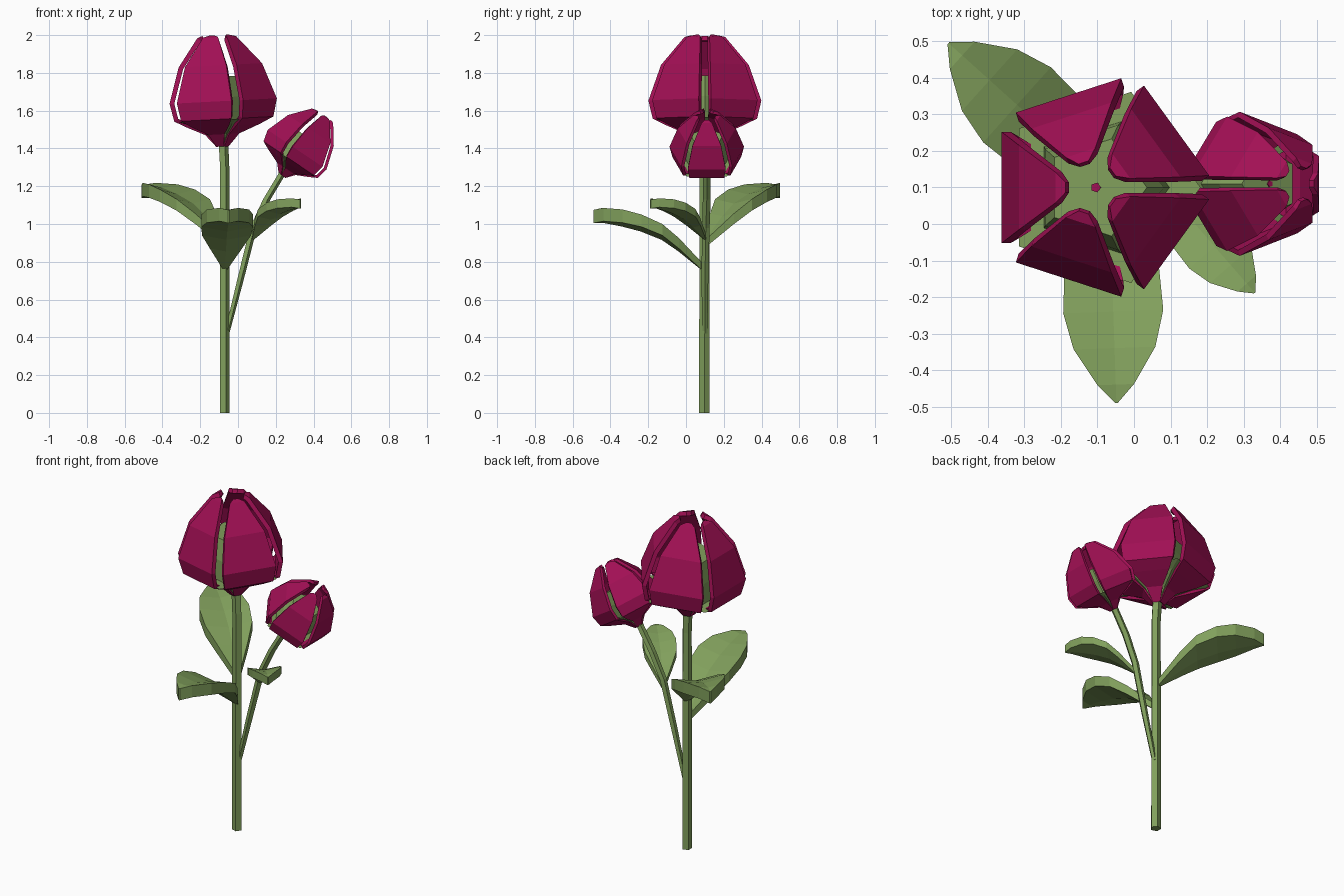
import bpy, bmesh
from math import cos, sin, pi, radians
from mathutils import Vector, Matrix

if "Cube" in bpy.data.objects:
    bpy.data.objects.remove(bpy.data.objects["Cube"])


def material(name, color):
    m = bpy.data.materials.new(name)
    m.diffuse_color = (*color, 1)
    m.use_nodes = True
    m.node_tree.nodes["Principled BSDF"].inputs["Base Color"].default_value = m.diffuse_color
    return m


GREEN = material("green", (0.22, 0.35, 0.107))
PINK = material("magenta", (0.36, 0.005, 0.09))


def make_object(name, verts, faces, mat, matrix=Matrix(), fix=True):
    me = bpy.data.meshes.new(name)
    me.from_pydata([matrix @ Vector(v) for v in verts], [], faces)
    if fix:
        bm = bmesh.new()
        bm.from_mesh(me)
        bmesh.ops.recalc_face_normals(bm, faces=bm.faces)
        bm.to_mesh(me)
        bm.free()
    me.materials.append(mat)
    ob = bpy.data.objects.new(name, me)
    bpy.context.collection.objects.link(ob)
    return ob


def loft(name, rings, mat, matrix=Matrix()):
    """Closed solid through rings that all have the same point count."""
    n = len(rings[0])
    verts = [p for r in rings for p in r]
    faces = [(i * n + j, i * n + (j + 1) % n, (i + 1) * n + (j + 1) % n, (i + 1) * n + j)
             for i in range(len(rings) - 1) for j in range(n)]
    faces += [tuple(range(n)), tuple(range(len(verts) - n, len(verts)))]
    return make_object(name, verts, faces, mat, matrix)


def ring(x, y, z, r):
    return [(x + r * cos(2 * pi * k / 5), y + r * sin(2 * pi * k / 5), z) for k in range(5)]


# Flower: five separate petals over a pentagonal calyx with a green core
PETAL = [(0.03, 0, 0.02), (0.085, 0.065, 0.045), (0.18, 0.11, 0.105), (0.245, 0.145, 0.14),
         (0.265, 0.24, 0.152), (0.207, 0.43, 0.115), (0.10, 0.58, 0.042), (0.072, 0.59, 0.014)]
CALYX = [(0.035, 0.01), (0.09, 0.065), (0.2, 0.12), (0.275, 0.142)]
CORE = [(0.19, 0.14), (0.18, 0.26), (0.14, 0.37)]


def flower(name, base, tilt, turn, scale):
    m = (Matrix.Translation(base) @ Matrix.Rotation(tilt, 4, 'Y')
         @ Matrix.Rotation(turn, 4, 'Z') @ Matrix.Scale(scale, 4))
    verts, faces = [], []
    for k in range(5):
        rot = Matrix.Rotation(radians(36 + 72 * k), 3, 'Z')
        s = len(verts)
        for r, z, w in PETAL:
            verts += [rot @ Vector((r, -w, z)), rot @ Vector((r, w, z))]
        faces += [(s + i, s + i + 1, s + i + 3, s + i + 2) for i in range(0, 2 * len(PETAL) - 2, 2)]
    petals = make_object(name + "_petals", verts, faces, PINK, m, fix=False)
    sol = petals.modifiers.new("thickness", 'SOLIDIFY')
    sol.thickness = 0.025 * scale
    sol.offset = -1
    loft(name + "_calyx", [ring(0, 0, z, r) for r, z in CALYX], GREEN, m)
    loft(name + "_core", [ring(0, 0, z, r) for r, z in CORE], GREEN, m)
    loft(name + "_pip", [ring(0, 0, 0.36, 0.014), ring(0, 0, 0.375, 0.014)], PINK, m)


flower("bloom", (-0.085, 0.1, 1.41), radians(-3), 0, 1)
flower("bud", (0.235, 0.11, 1.255), radians(34), pi, 0.66)

# Stems
loft("main_stem", [ring(-0.073, 0.097, 0, 0.029), ring(-0.073, 0.097, 1.3, 0.027),
                   ring(-0.08, 0.1, 1.44, 0.028)], GREEN)
loft("side_stem", [ring(-0.06, 0.1, 0.42, 0.014), ring(0.01, 0.1, 0.7, 0.019),
                   ring(0.08, 0.105, 0.98, 0.021), ring(0.15, 0.11, 1.13, 0.022),
                   ring(0.24, 0.11, 1.28, 0.022)], GREEN)

# Leaves: distance along, half width, top height, thickness
LEAF = [(0, 0.012, 0.0, 0.04), (0.12, 0.085, 0.125, 0.055), (0.21, 0.13, 0.2, 0.06),
        (0.32, 0.137, 0.25, 0.065), (0.42, 0.112, 0.277, 0.07), (0.52, 0.05, 0.285, 0.07),
        (0.57, 0.004, 0.275, 0.07)]


def leaf(name, base, angle, scale):
    m = (Matrix.Translation(base) @ Matrix.Rotation(radians(angle), 4, 'Z')
         @ Matrix.Scale(scale, 4))
    rings = []
    for d, w, z, t in LEAF:
        dip = 0.18 * w
        rings.append([(d, -w, z), (d, 0, z - dip), (d, w, z),
                      (d, w, z - t), (d, 0, z - t - dip), (d, -w, z - t)])
    loft(name, rings, GREEN, m)


leaf("front_leaf", (-0.068, 0.08, 0.8), -88, 1)
leaf("back_leaf", (-0.08, 0.11, 0.93), 138, 1.01)
leaf("side_leaf", (0.08, 0.1, 0.945), -49, 0.67)
